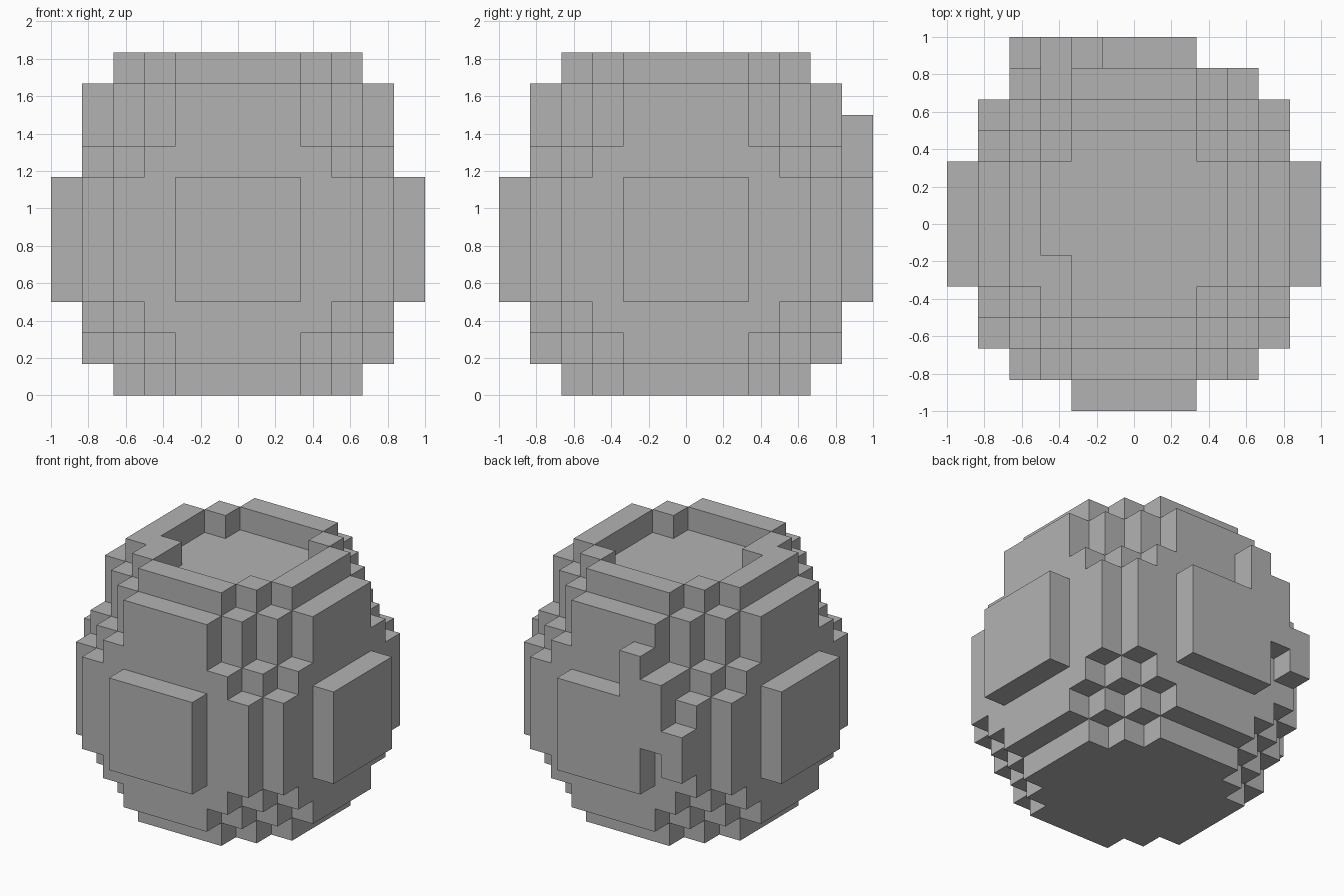
import bpy
import bmesh
from itertools import product
from mathutils import Vector

if "Cube" in bpy.data.objects:
    bpy.data.objects.remove(bpy.data.objects["Cube"], do_unlink=True)

UNIT = 1 / 6      # edge length of one block
RADIUS = 6        # ball radius in blocks
MIDDLE = 5        # height of the ball's centre in blocks

stone = bpy.data.materials.new("plain grey")
stone.use_nodes = True
stone.diffuse_color = (0.45, 0.45, 0.45, 1)
bsdf = next(n for n in stone.node_tree.nodes if n.type == "BSDF_PRINCIPLED")
bsdf.inputs["Base Color"].default_value = stone.diffuse_color


def box(x0, x1, y0, y1, z0, z1):
    return set(product(range(x0, x1), range(y0, y1), range(z0, z1)))


def in_ball(cell):
    """Blocky ball with its upper shoulder one block taller."""
    x, y, k = (c + 0.5 for c in cell)
    z = k - MIDDLE - (1 if k > 9 else 0)
    return x * x + y * y + z * z <= RADIUS ** 2


def in_hollow(cell):
    x, y, k = cell
    return k == 10 and (x + 0.5) ** 2 + (y + 0.5) ** 2 < 12


# Ball, split into body, rim and the four raised panels
ball = {c for c in box(-6, 6, -6, 6, 0, 11) if in_ball(c) and not in_hollow(c)}
ball.add((-3, -2, 10))    # extra block inside the rim
parts = {
    "rim": {c for c in ball if c[2] == 10},
    "front_panel": {c for c in ball if c[1] == -6},
    "back_panel": {c for c in ball if c[1] == 5},
    "left_panel": {c for c in ball if c[0] == 5},
    "right_panel": {c for c in ball if c[0] == -6},
}
parts["body"] = ball.difference(*parts.values())

# Irregular patch stepping away from the back panel
parts["back_panel"] |= (box(-2, -1, 5, 6, 7, 9) | box(-3, -2, 5, 6, 5, 8)
                        | box(-4, -3, 5, 6, 4, 6))
filled = set().union(*parts.values())


def build(name, cells):
    """Skin the exposed sides of the blocks and merge the flat areas."""
    bm = bmesh.new()
    for cell in cells:
        centre = Vector(cell) + Vector((0.5, 0.5, 0.5))
        for axis, sign in product(range(3), (-1, 1)):
            step = Vector((0, 0, 0))
            step[axis] = sign
            if tuple(int(c + s) for c, s in zip(cell, step)) in filled:
                continue
            u = Vector((0, 0, 0))
            u[(axis + 1) % 3] = 0.5
            v = step.cross(u)
            mid = centre + step / 2
            corners = (mid - u - v, mid + u - v, mid + u + v, mid - u + v)
            bm.faces.new([bm.verts.new(p * UNIT) for p in corners])
    bmesh.ops.remove_doubles(bm, verts=bm.verts, dist=0.001)
    bmesh.ops.dissolve_limit(bm, angle_limit=0.01, verts=bm.verts, edges=bm.edges)
    mesh = bpy.data.meshes.new(name)
    bm.to_mesh(mesh)
    bm.free()
    mesh.materials.append(stone)
    bpy.context.collection.objects.link(bpy.data.objects.new(name, mesh))


for part, cells in parts.items():
    build(part, cells)
